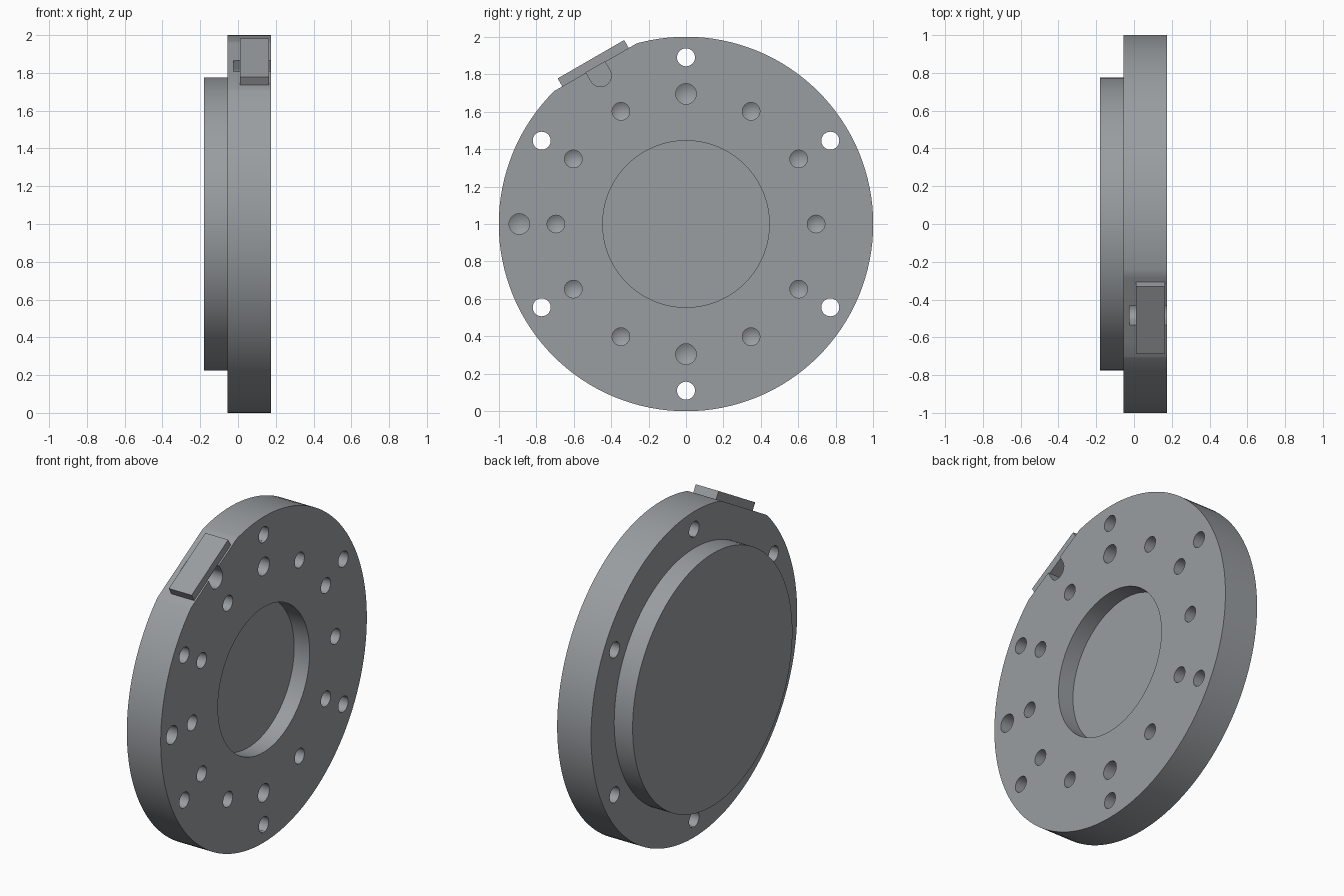
import bpy, bmesh, math
from mathutils import Matrix, Vector

if "Cube" in bpy.data.objects:
    bpy.data.objects.remove(bpy.data.objects["Cube"])

STEEL = bpy.data.materials.new("grey steel")
STEEL.diffuse_color = (0.32, 0.34, 0.355, 1)
STEEL.use_nodes = True
STEEL.node_tree.nodes["Principled BSDF"].inputs["Base Color"].default_value = STEEL.diffuse_color

FACE_X = 0.175          # front face of the flange
TILT = math.radians(120)  # direction of the flat and key, in the y-z plane


def make_object(name, bm):
    bmesh.ops.remove_doubles(bm, verts=bm.verts, dist=1e-5)
    bmesh.ops.recalc_face_normals(bm, faces=bm.faces)
    mesh = bpy.data.meshes.new(name)
    bm.to_mesh(mesh)
    bm.free()
    mesh.materials.append(STEEL)
    obj = bpy.data.objects.new(name, mesh)
    bpy.context.collection.objects.link(obj)
    return obj


def lathe(bm, profile, y=0.0, z=1.0, sides=32):
    """Revolve (x, radius) points about an axis along x."""
    rings = []
    for x, r in profile:
        if r == 0:
            rings.append([bm.verts.new((x, y, z))] * sides)
        else:
            rings.append([bm.verts.new((x, y + r * math.cos(2 * math.pi * i / sides),
                                        z + r * math.sin(2 * math.pi * i / sides)))
                          for i in range(sides)])
    for a, b in zip(rings, rings[1:]):
        for i in range(sides):
            j = (i + 1) % sides
            bm.faces.new(list(dict.fromkeys((a[i], a[j], b[j], b[i]))))


def hole(bm, radius, angle, pitch, x0, tip=0.0):
    """Round hole cutter; tip adds a drilled cone at its end."""
    a = math.radians(angle)
    lathe(bm, [(x0 - tip, 0), (x0, radius), (FACE_X + 0.05, radius), (FACE_X + 0.05, 0)],
          pitch * math.cos(a), 1 + pitch * math.sin(a))


def tilted_box(bm, x0, x1, half_width, d0, d1):
    """Box standing on the tilted direction, from distance d0 to d1."""
    out = Vector((0, math.cos(TILT), math.sin(TILT)))
    side = Vector((0, out.z, -out.y))
    frame = Matrix((Vector((1, 0, 0)), side, out)).transposed().to_4x4()
    mid = Vector(((x0 + x1) / 2, 0, 1)) + out * (d0 + d1) / 2
    size = Matrix.Diagonal((x1 - x0, 2 * half_width, d1 - d0, 1))
    bmesh.ops.create_cube(bm, size=1, matrix=Matrix.Translation(mid) @ frame @ size)


def cut(target, name, bm):
    cutter = make_object(name, bm)
    cutter.hide_render = True
    mod = target.modifiers.new(name, 'BOOLEAN')
    mod.operation, mod.solver, mod.object = 'DIFFERENCE', 'EXACT', cutter
    bpy.context.view_layer.objects.active = target
    bpy.ops.object.modifier_apply(modifier=name)
    bpy.data.objects.remove(cutter)


# Flange with rear boss and central recess
bm = bmesh.new()
lathe(bm, [(-0.18, 0), (-0.18, 0.775), (-0.055, 0.775), (-0.055, 1), (FACE_X, 1),
           (FACE_X, 0.445), (0.07, 0.445), (0.07, 0)], sides=128)
flange = make_object("flange", bm)

# Flat on the rim
bm = bmesh.new()
tilted_box(bm, -0.3, 0.4, 0.5, 0.967, 1.2)
cut(flange, "rim_flat", bm)

# Six through holes, the blind bolt circle and one dowel hole
bm = bmesh.new()
for k in range(6):
    hole(bm, 0.048, 30 + 60 * k, 0.89, -0.1)
for k in range(12):
    hole(bm, 0.055 if k in (3, 9) else 0.047, 30 * k, 0.695, 0.03, 0.03)
hole(bm, 0.055, 180, 0.89, 0.03, 0.03)
cut(flange, "drill_holes", bm)

# Round-bottomed slot under the key
bm = bmesh.new()
hole(bm, 0.058, 120, 0.914, -0.025)
cut(flange, "slot_round", bm)
bm = bmesh.new()
tilted_box(bm, -0.025, FACE_X + 0.05, 0.058, 0.914, 1.05)
cut(flange, "slot_neck", bm)

# Key plate sitting on the flat
bm = bmesh.new()
tilted_box(bm, 0.01, 0.165, 0.205, 0.967, 1.016)
key_plate = make_object("key_plate", bm)

# Smooth round walls, sharp edges
bpy.ops.object.select_all(action='DESELECT')
flange.select_set(True)
bpy.context.view_layer.objects.active = flange
bpy.ops.object.shade_smooth_by_angle(angle=math.radians(30))
